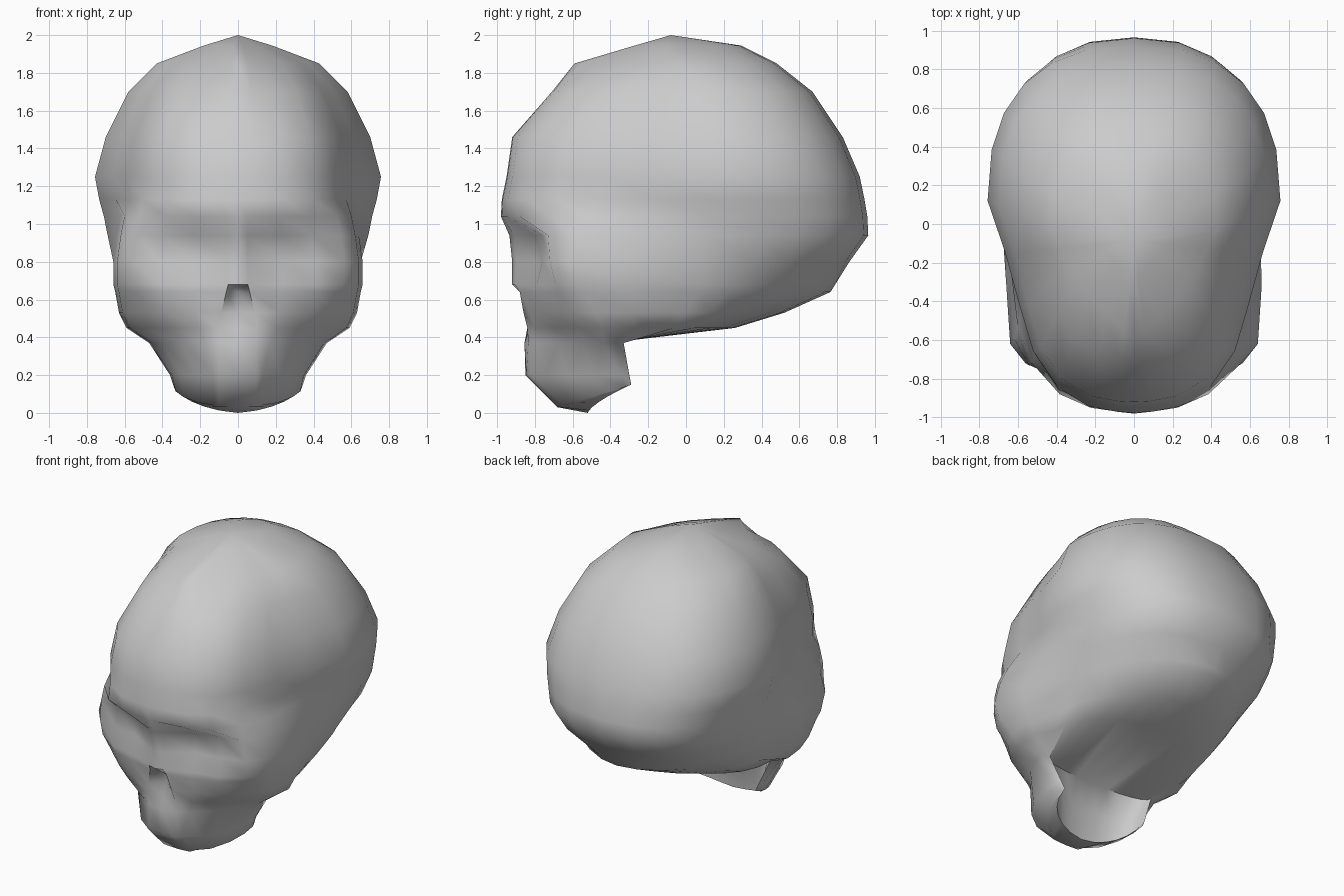
import bpy, bmesh, math

cube = bpy.data.objects.get("Cube")
if cube:
    bpy.data.objects.remove(cube)

# Bone material
bone = bpy.data.materials.new("bone_grey")
bone.use_nodes = True
colour = (0.6, 0.6, 0.6, 1)
bone.diffuse_color = colour
bone.node_tree.nodes["Principled BSDF"].inputs["Base Color"].default_value = colour

# Column spacing from the middle of the front towards the temple
VAULT_X = (0, .12, .32, .54, .69, .78, .88)
VAULT_Y = (1, .996, .97, .88, .725, .51, .25)
FACE_X = (0, .12, .36, .62, .85, .97, 1)
BACK_STEPS = 7

# Vault rings: height, front, back, half width, widest point, fullness of the front
vault_rings = [
    (1.945, -.27, .29, .18, -.07, .35),
    (1.85, -.59, .48, .43, -.03, .4),
    (1.70, -.71, .67, .58, .05, .95),
    (1.46, -.92, .83, .70, .1, 1),
    (1.25, -.95, .92, .757, .12, 1),
    (1.13, -.975, .945, .735, .12, 1),
]

# Face rings: height, back, half width, widest point, back curve, face half width, front depths
face_rings = [
    (1.04, .96, .71, .12, .82, .62, (-.98, -.975, -.95, -.88, -.72, -.53, -.2)),
    (.94, .965, .69, .12, .82, .64, (-.935, -.91, -.80, -.76, -.73, -.59, -.22)),
    (.80, .865, .65, .1, .82, .66, (-.92, -.90, -.79, -.76, -.72, -.62, -.32)),
    (.68, .79, .615, .08, 1.1, .66, (-.92, -.905, -.835, -.79, -.69, -.57, -.3)),
    (.64, .765, .60, .06, 1.1, .65, (-.78, -.88, -.84, -.785, -.67, -.54, -.3)),
    (.53, .52, .55, 0, 1.1, .63, (-.785, -.86, -.825, -.75, -.61, -.48, -.28)),
    (.45, .26, .53, -.2, .88, .59, (-.825, -.84, -.8, -.71, -.56, -.44, -.28)),
    (.37, -.42, .42, -.33, .88, .47, (-.855, -.835, -.79, -.68, -.55, -.44, -.36)),
    (.20, -.5, .35, -.3, .88, .36, (-.85, -.845, -.82, -.75, -.63, -.48, -.34)),
    (.03, -.52, .33, -.29, .88, .34, (-.68, -.675, -.65, -.6, -.5, -.4, -.32)),
]


def nose_width(z):
    """Half width of the nose, narrow at the bridge and wider below."""
    return min(.1, .05 + .24 * max(0, .69 - z))


def back_half(back, width, middle, power):
    """Rounded quarter from the side to the middle of the back."""
    points = []
    for i in range(BACK_STEPS):
        angle = math.pi / 2 * i / (BACK_STEPS - 1)
        c, s = max(math.cos(angle), 0), math.sin(angle)
        x = width * c ** power if i < BACK_STEPS - 1 else 0
        points.append((x, middle + (back - middle) * s ** power))
    return points


def full_ring(bm, half):
    """Mirror half a ring and add its vertices."""
    mirrored = [(-x, y, z) for x, y, z in reversed(half[1:-1])]
    return [bm.verts.new(p) for p in half + mirrored]


bm = bmesh.new()
rings = []

# Cranial vault, flattening to facets at the crown
for z, front, back, width, middle, fullness in vault_rings:
    half = []
    for fx, fy in zip(VAULT_X, VAULT_Y):
        depth = fullness * fy + (1 - fullness) * (1 - fx)
        half.append((width * fx, middle + (front - middle) * depth))
    half += back_half(back, width, middle, .82)
    rings.append(full_ring(bm, [(x, y, z) for x, y in half]))

# Face, cranial base and upper jaw
for ring in face_rings:
    z, back, width, middle, power, face_width, depths = ring
    half = [(face_width * fx, y, z) for fx, y in zip(FACE_X, depths)]
    half[1] = (nose_width(z), depths[1], z)
    rear = back_half(back, width, middle, power)
    if ring is face_rings[-1]:
        # The bite edge rises towards the rear and dips along the inner arch
        half = [(x, y, z + .3 * (y - depths[0])) for x, y, _ in half]
        half += [(x, y, .15 * max(0, (y - back) / (middle - back)) ** .7) for x, y in rear]
    else:
        half += [(x, y, z) for x, y in rear]
    rings.append(full_ring(bm, half))

# Skin the rings
for upper, lower in zip(rings, rings[1:]):
    count = len(upper)
    for i in range(count):
        j = (i + 1) % count
        bm.faces.new((upper[i], lower[i], lower[j], upper[j]))

# Crown
crown = bm.verts.new((0, -.08, 2))
top = rings[0]
for i, vert in enumerate(top):
    bm.faces.new((crown, vert, top[(i + 1) % len(top)]))

# Underside of the jaw, bridging the outer and inner arches on each side
bottom = rings[-1]
last = len(VAULT_X) + BACK_STEPS - 1
for side in (1, -1):
    for i in range(len(VAULT_X) - 1):
        a, b = side * i, side * (i + 1)
        c, d = side * (last - i - 1), side * (last - i)
        bm.faces.new([bottom[k] for k in (a, b, c, d)])

bmesh.ops.remove_doubles(bm, verts=bm.verts, dist=.0005)
bmesh.ops.recalc_face_normals(bm, faces=bm.faces)
mesh = bpy.data.meshes.new("skull")
bm.to_mesh(mesh)
bm.free()
mesh.materials.append(bone)

skull = bpy.data.objects.new("skull", mesh)
bpy.context.collection.objects.link(skull)
bpy.ops.object.select_all(action="DESELECT")
skull.select_set(True)
bpy.context.view_layer.objects.active = skull
bpy.ops.object.shade_smooth_by_angle(angle=math.radians(60))
